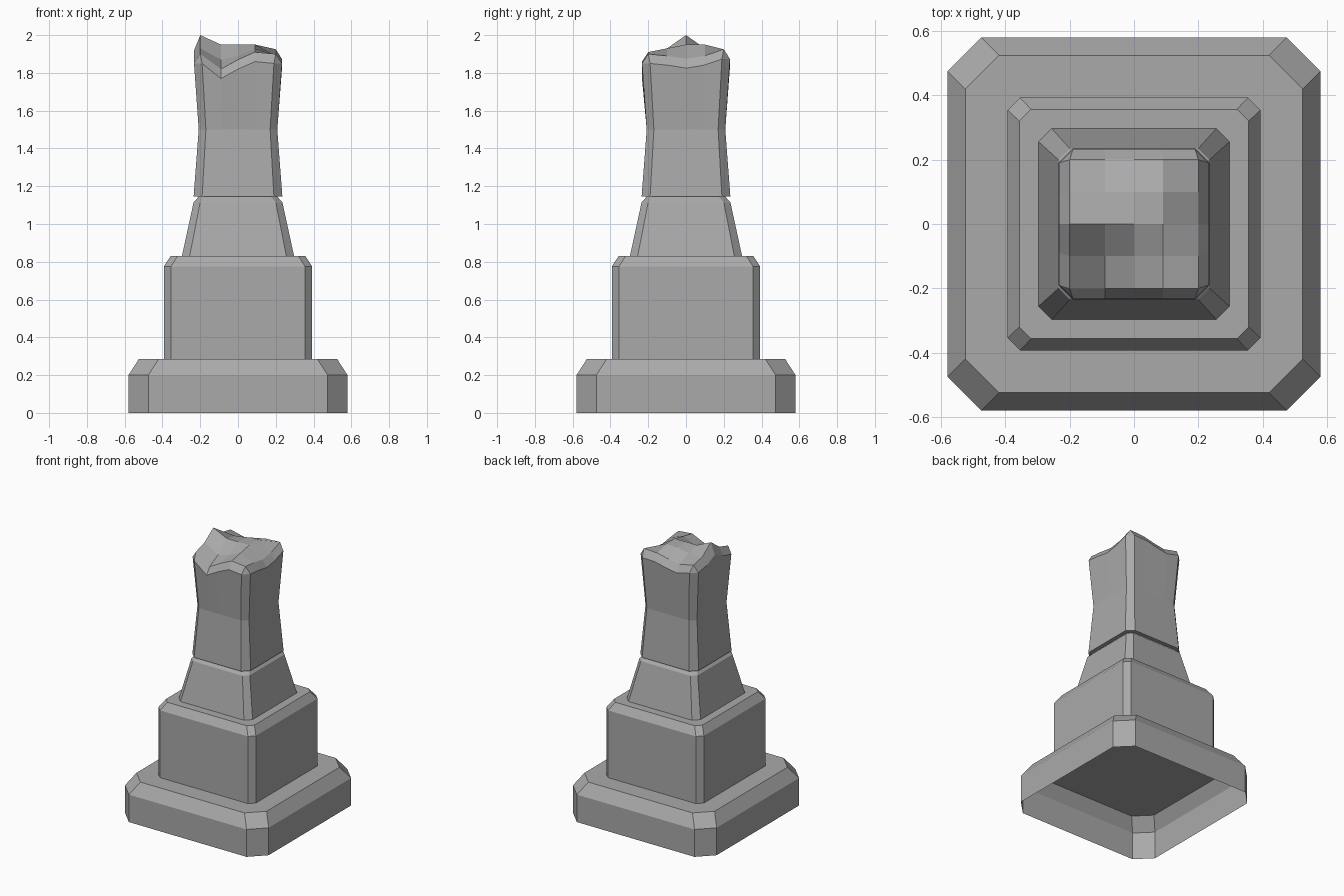
import bpy, bmesh

default = bpy.data.objects.get("Cube")
if default:
    bpy.data.objects.remove(default, do_unlink=True)

stone = bpy.data.materials.new("grey_stone")
stone.use_nodes = True
GREY = (0.4, 0.4, 0.4, 1)
stone.diffuse_color = GREY
stone.node_tree.nodes["Principled BSDF"].inputs["Base Color"].default_value = GREY


def ring(bm, half, corner, z, stops=()):
    """Square ring with cut corners; stops are extra points along each side."""
    side = [-corner, *stops, corner]
    turns = (lambda t: (t, -half), lambda t: (half, t),
             lambda t: (-t, half), lambda t: (-half, -t))
    # back and left run in reverse, so mirror the stops to keep them aligned
    sides = [side, side, [-t for t in reversed(side)], [-t for t in reversed(side)]]
    return [bm.verts.new((*turn(t), z)) for turn, ts in zip(turns, sides) for t in ts]


def bridge(bm, low, high):
    n = len(low)
    for i in range(n):
        j = (i + 1) % n
        bm.faces.new((low[i], low[j], high[j], high[i]))


def finish(bm, name):
    mesh = bpy.data.meshes.new(name)
    bm.normal_update()
    bm.to_mesh(mesh)
    bm.free()
    mesh.materials.append(stone)
    obj = bpy.data.objects.new(name, mesh)
    bpy.context.collection.objects.link(obj)
    return obj


def block(name, levels):
    """Open-bottomed block lofted through (half width, corner, height) levels."""
    bm = bmesh.new()
    rings = [ring(bm, *level) for level in levels]
    for low, high in zip(rings, rings[1:]):
        bridge(bm, low, high)
    bm.faces.new(rings[-1])
    return finish(bm, name)


# Stacked pedestal
block("base_slab", [(.58, .475, 0), (.58, .475, .2), (.525, .42, .285)])
block("plinth", [(.393, .355, .285), (.393, .355, .775), (.357, .32, .83)])
block("tapered_foot", [(.297, .256, .83), (.235, .2, 1.115), (.208, .175, 1.145)])

# Waisted column with a broken top
STOPS = (-.09, 0, .09)
XS = (-.2, -.09, 0, .09, .2)
YS = (-.2, -.1, 0, .1, .2)
HEIGHTS = (
    (1.90, 1.82, 1.87, 1.91, 1.90),
    (1.93, 1.87, 1.89, 1.93, 1.89),
    (2.00, 1.95, 1.95, 1.95, 1.875),
    (1.93, 1.93, 1.945, 1.95, 1.89),
    (1.91, 1.885, 1.90, 1.92, 1.925),
)
bm = bmesh.new()
foot = ring(bm, .235, .19, 1.145, STOPS)
waist = ring(bm, .208, .17, 1.5, STOPS)
rim = ring(bm, .233, .19, 1.86, STOPS)
bridge(bm, foot, waist)
bridge(bm, waist, rim)
bm.faces.new(foot[::-1])

# Rough fracture surface
grid = [[bm.verts.new((x, y, h)) for x, h in zip(XS, row)] for y, row in zip(YS, HEIGHTS)]
for j in range(4):
    for i in range(4):
        bm.faces.new((grid[j][i], grid[j][i + 1], grid[j + 1][i + 1], grid[j + 1][i]))

# Chipped bevel between the column rim and the fracture
border = (grid[0] + [row[4] for row in grid]
          + grid[4][::-1] + [row[0] for row in reversed(grid)])
for outer, inner in zip(rim, border):
    h = inner.co.z
    outer.co.z = h - .05 - .4 * max(0, h - 1.92)
for i in range(len(rim)):
    j = (i + 1) % len(rim)
    if border[i] is border[j]:
        bm.faces.new((rim[i], rim[j], border[i]))
    else:
        bm.faces.new((rim[i], rim[j], border[j], border[i]))
finish(bm, "broken_column")
